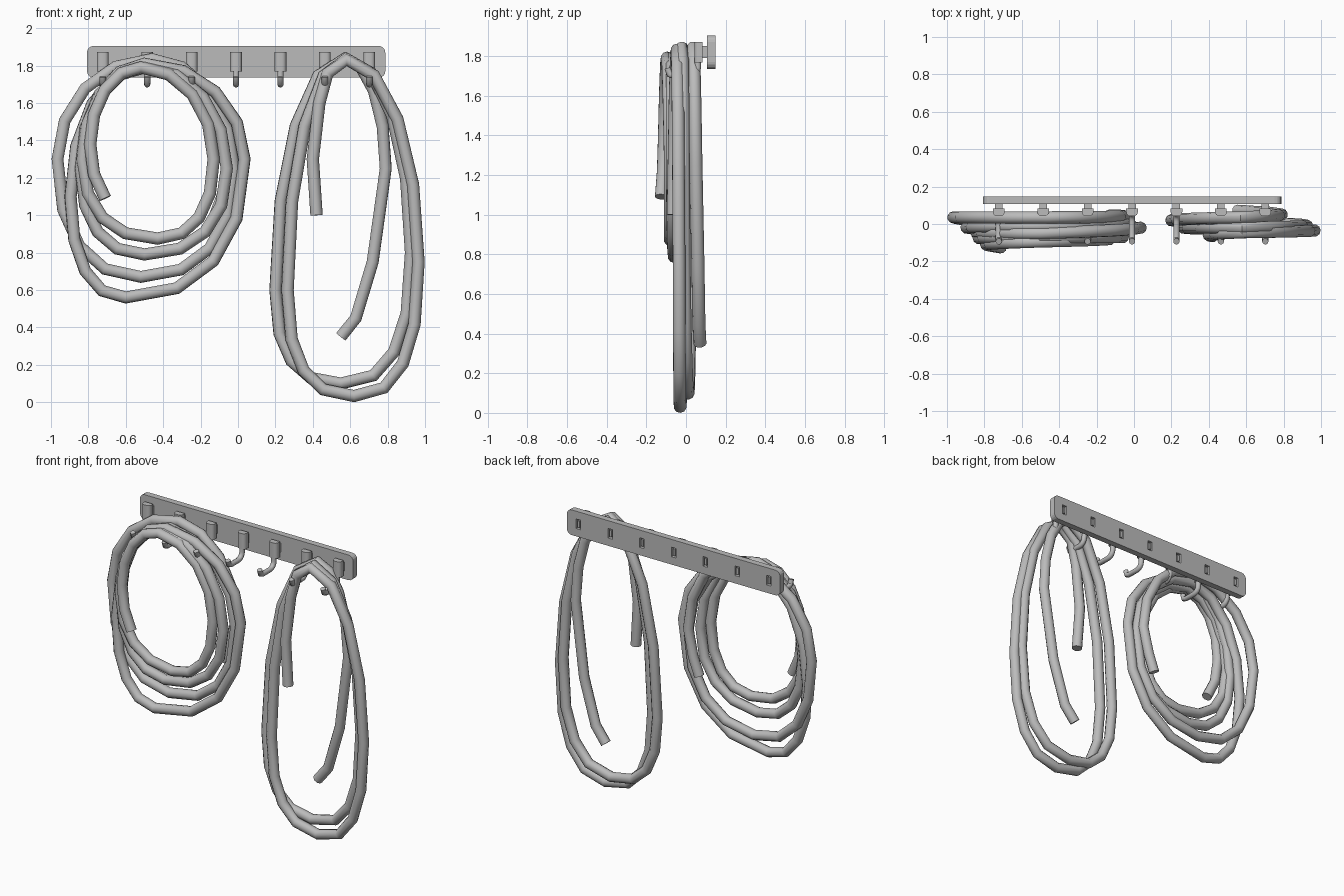
import bpy, bmesh, math
from mathutils import Vector, Matrix

if "Cube" in bpy.data.objects:
    bpy.data.objects.remove(bpy.data.objects["Cube"], do_unlink=True)

grey = bpy.data.materials.new("grey")
grey.use_nodes = True
grey.diffuse_color = (0.5, 0.5, 0.5, 1)
grey.node_tree.nodes["Principled BSDF"].inputs["Base Color"].default_value = (0.5, 0.5, 0.5, 1)


def activate(ob):
    bpy.ops.object.select_all(action="DESELECT")
    ob.select_set(True)
    bpy.context.view_layer.objects.active = ob


def add_object(name, data):
    ob = bpy.data.objects.new(name, data)
    bpy.context.collection.objects.link(ob)
    data.materials.append(grey)
    activate(ob)
    return ob


def add_box(bm, center, size):
    matrix = Matrix.Translation(center) @ Matrix.Diagonal((*size, 1))
    return bmesh.ops.create_cube(bm, size=1, matrix=matrix)["verts"]


def mesh_object(name, bm):
    mesh = bpy.data.meshes.new(name)
    bm.to_mesh(mesh)
    bm.free()
    return add_object(name, mesh)


def tube(name, points, radius):
    """Round tube along a polyline, converted to a smooth mesh."""
    curve = bpy.data.curves.new(name, "CURVE")
    curve.dimensions = "3D"
    curve.bevel_depth = radius
    curve.bevel_resolution = 3
    curve.use_fill_caps = True
    spline = curve.splines.new("POLY")
    spline.points.add(len(points) - 1)
    for target, p in zip(spline.points, points):
        target.co = (*p, 1)
    add_object(name, curve)
    bpy.ops.object.convert(target="MESH")
    bpy.ops.object.shade_smooth_by_angle(angle=math.radians(45))


def coil(name, head, turns, tail, fullness, radius=0.033, steps=4):
    """Join right / top / left / bottom extremes with quarter arcs.
    The lower arcs are squarer, as the hose sags under its weight."""
    points = [Vector(p) for p in head]
    turns = [Vector(t) for t in turns]
    for n, (a, b) in enumerate(zip(turns, turns[1:])):
        power = fullness if n % 4 >= 2 else 1
        for i in range(steps):
            t = i / steps
            rise = math.sin(t * math.pi / 2) ** power
            ease = 1 - math.cos(t * math.pi / 2) ** power
            kx, kz = (ease, rise) if n % 2 == 0 else (rise, ease)
            points.append(Vector((a.x + (b.x - a.x) * kx,
                                  a.y + (b.y - a.y) * t,
                                  a.z + (b.z - a.z) * kz)))
    points.append(turns[-1])
    points += [Vector(p) for p in tail]
    tube(name, points, radius)


hook_xs = [-0.723 + 0.2375 * i for i in range(7)]

# Wall rail with rounded corners
bm = bmesh.new()
add_box(bm, (-0.01, 0.127, 1.82), (1.595, 0.042, 0.17))
corners = [e for e in bm.edges if abs(e.verts[0].co.y - e.verts[1].co.y) > 0.01]
bmesh.ops.bevel(bm, geom=corners, offset=0.035, segments=4, profile=0.5, affect="EDGES")
rail = mesh_object("wall_rail", bm)

# Slots in the back of the rail
bm = bmesh.new()
for x in hook_xs:
    add_box(bm, (x, 0.14, 1.82), (0.034, 0.04, 0.065))
cutter = mesh_object("slot_cutter", bm)
cutter.hide_render = True
activate(rail)
cut = rail.modifiers.new("slots", "BOOLEAN")
cut.object = cutter
cut.solver = "EXACT"
bpy.ops.object.modifier_apply(modifier=cut.name)
bpy.data.objects.remove(cutter, do_unlink=True)

# Hooks: neck, rounded socket and a bent rod
for number, x in enumerate(hook_xs, 1):
    bm = bmesh.new()
    add_box(bm, (x, 0.092, 1.82), (0.04, 0.04, 0.06))
    add_box(bm, (x, 0.13, 1.82), (0.016, 0.03, 0.045))
    socket = add_box(bm, (x, 0.062, 1.82), (0.062, 0.04, 0.105))
    front = {e for v in socket for e in v.link_edges
             if all(w.co.y < 0.05 for w in e.verts)
             and abs(e.verts[0].co.z - e.verts[1].co.z) > 0.05}
    bmesh.ops.bevel(bm, geom=list(front), offset=0.022, segments=4, profile=0.5, affect="EDGES")
    mesh_object(f"hook_socket_{number}", bm)
    bpy.ops.object.shade_smooth_by_angle(angle=math.radians(35))

    rod = [(x, 0.06, 1.79), (x, 0.06, 1.745)]
    for i in range(1, 5):
        a = i / 4 * math.pi / 2
        rod.append((x, 0.015 + 0.045 * math.cos(a), 1.745 - 0.045 * math.sin(a)))
    rod += [(x, -0.06, 1.7), (x, -0.083, 1.708), (x, -0.093, 1.74)]
    tube(f"hook_rod_{number}", rod, 0.017)

# Round hose coil, wound from the back to the front
coil("round_coil",
     [(-0.13, 0.045, 0.98), (-0.085, 0.045, 1.1)],
     [(-0.045, 0.04, 1.28), (-0.46, 0.035, 1.835), (-0.965, 0.035, 1.3), (-0.52, 0.01, 0.67),
      (-0.02, 0, 1.25), (-0.5, -0.01, 1.8), (-0.895, -0.02, 1.1), (-0.6, -0.03, 0.56),
      (0.035, -0.02, 1.3), (-0.5, -0.05, 1.81), (-0.84, -0.05, 1.25), (-0.5, -0.06, 0.79),
      (-0.06, -0.07, 1.25), (-0.5, -0.07, 1.79), (-0.83, -0.075, 1.3), (-0.43, -0.08, 0.875),
      (-0.13, -0.08, 1.3), (-0.52, -0.095, 1.79), (-0.79, -0.11, 1.38)],
     [(-0.77, -0.115, 1.22), (-0.71, -0.125, 1.09)], fullness=0.88)

# Long hose coil
coil("long_coil",
     [(0.55, 0.07, 0.35), (0.63, 0.065, 0.45), (0.72, 0.06, 0.75)],
     [(0.79, 0.05, 1.25), (0.57, 0.035, 1.84), (0.2, 0.02, 0.6), (0.55, 0.01, 0.1),
      (0.925, -0.01, 0.8), (0.58, -0.02, 1.84), (0.265, -0.02, 0.6), (0.62, -0.03, 0.033),
      (0.965, -0.035, 0.75), (0.58, -0.045, 1.83)],
     [(0.48, -0.05, 1.76), (0.435, -0.055, 1.6), (0.4, -0.06, 1.3), (0.42, -0.065, 1)],
     fullness=0.8)
